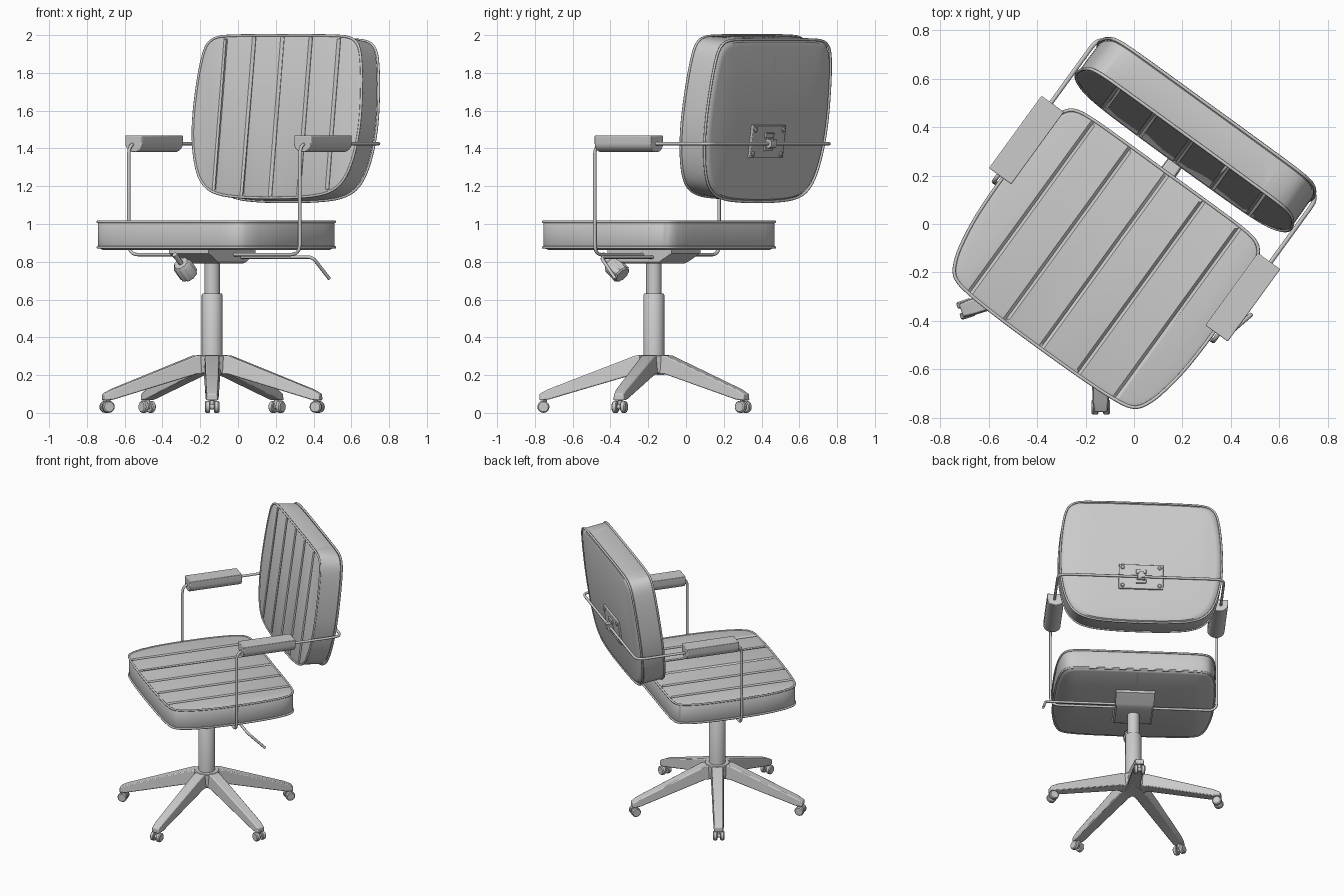
import bpy, bmesh
from math import sin, cos, pi, radians
from mathutils import Vector, Matrix

if "Cube" in bpy.data.objects:
    bpy.data.objects.remove(bpy.data.objects["Cube"])

# Whole chair is modelled square-on, then turned 36 degrees about its post
CHAIR = Matrix.Translation((-0.137, -0.17, 0)) @ Matrix.Rotation(radians(-36), 4, 'Z')
# Backrest frame: x across, y up the leaning back, z toward the sitter
BACK = CHAIR @ Matrix.Translation((0, 0.522, 1.137)) @ Matrix.Rotation(radians(82.4), 4, 'X')


def finish(bm, name, M, bevel=0):
    bmesh.ops.recalc_face_normals(bm, faces=bm.faces)
    me = bpy.data.meshes.new(name)
    bm.to_mesh(me)
    bm.free()
    ob = bpy.data.objects.new(name, me)
    bpy.context.collection.objects.link(ob)
    ob.matrix_world = M
    if bevel:
        b = ob.modifiers.new("bevel", 'BEVEL')
        b.width, b.segments, b.limit_method = bevel, 2, 'ANGLE'
    bpy.ops.object.select_all(action='DESELECT')
    ob.select_set(True)
    bpy.context.view_layer.objects.active = ob
    bpy.ops.object.shade_smooth_by_angle(angle=radians(35))
    return ob


def loft_bm(rings):
    bm = bmesh.new()
    rows = [[bm.verts.new(p) for p in r] for r in rings]
    n = len(rows[0])
    for a, b in zip(rows, rows[1:]):
        for i in range(n):
            j = (i + 1) % n
            bm.faces.new((a[i], a[j], b[j], b[i]))
    bm.faces.new(rows[0][::-1])
    bm.faces.new(rows[-1])
    return bm


def loft(name, rings, M=CHAIR, bevel=0):
    return finish(loft_bm(rings), name, M, bevel)


def rect(hx, hy, z):
    return [(-hx, -hy, z), (hx, -hy, z), (hx, hy, z), (-hx, hy, z)]


def lathe(name, profile, M=CHAIR, n=32, ridge=0):
    rings = [[((r - ridge * (i // 2 % 2)) * cos(2 * pi * i / n),
               (r - ridge * (i // 2 % 2)) * sin(2 * pi * i / n), z) for i in range(n)]
             for r, z in profile]
    return loft(name, rings, M)


def tube(name, pts, r, M=CHAIR, cyclic=False):
    cu = bpy.data.curves.new(name, 'CURVE')
    cu.dimensions = '3D'
    cu.bevel_depth, cu.bevel_resolution, cu.use_fill_caps = r, 2, True
    sp = cu.splines.new('POLY')
    sp.points.add(len(pts) - 1)
    for q, p in zip(sp.points, pts):
        q.co = (*p, 1)
    sp.use_cyclic_u = cyclic
    sp.use_smooth = True
    ob = bpy.data.objects.new(name, cu)
    bpy.context.collection.objects.link(ob)
    ob.matrix_world = M
    bpy.ops.object.select_all(action='DESELECT')
    ob.select_set(True)
    bpy.context.view_layer.objects.active = ob
    bpy.ops.object.convert(target='MESH')


def fillet(pts, r, cyclic=False, seg=6):
    pts = [Vector(p) for p in pts]
    out = []
    for i, b in enumerate(pts):
        if not cyclic and i in (0, len(pts) - 1):
            out.append(b)
            continue
        a, c = pts[i - 1], pts[(i + 1) % len(pts)]
        p, q = b + (a - b).normalized() * r, b + (c - b).normalized() * r
        for k in range(seg + 1):
            t = k / seg
            out.append(p * (1 - t) ** 2 + b * 2 * t * (1 - t) + q * t * t)
    return out


def outline(half, seg=4):
    # mirror the half outline and run a smooth spline through it
    half = [Vector(p) for p in half]
    loop = half + [Vector((-p.x, p.y)) for p in half[-2:0:-1]]
    n, out = len(loop), []
    for i in range(n):
        a, b, c, d = (loop[(i + k) % n] for k in (-1, 0, 1, 2))
        m1 = (c - a) / ((c - b).length + (b - a).length) * (c - b).length
        m2 = (d - b) / ((d - c).length + (c - b).length) * (c - b).length
        for k in range(seg):
            t = k / seg
            out.append(b * (2*t**3 - 3*t*t + 1) + m1 * (t**3 - 2*t*t + t)
                       + c * (3*t*t - 2*t**3) + m2 * (t**3 - t*t))
    return out


def cushion(name, half, levels, piping, M):
    pts = outline(half)
    mid = Vector((0, (half[0][1] + half[-1][1]) / 2))
    ring = lambda z, s: [(*(mid + (p - mid) * s), z) for p in pts]
    bm = loft_bm([ring(z, s) for z, s in levels])
    top = levels[-1][0]
    # stitched channels pressed into the upper face
    for g in (-0.37, -0.185, 0, 0.185, 0.37):
        for x in (g - 0.012, g, g + 0.012):
            bmesh.ops.bisect_plane(bm, geom=bm.verts[:] + bm.edges[:] + bm.faces[:],
                                   plane_co=(x, 0, 0), plane_no=(1, 0, 0))
        for v in bm.verts:
            if abs(v.co.x - g) < 1e-4 and v.co.z > top - 1e-4:
                v.co.z -= 0.014
    finish(bm, name, M)
    for z in piping:
        tube(name + "_piping", ring(z, 0.997), 0.007, M, True)


# Seat
seat_half = [(0, -.425), (.25, -.422), (.40, -.412), (.457, -.395), (.487, -.36), (.513, -.286),
             (.536, -.13), (.541, .1), (.532, .28), (.512, .39), (.48, .445), (.42, .465),
             (.25, .47), (0, .47)]
cushion("seat", seat_half, [(.862, .95), (.872, .985), (.882, .995), (1.005, .995), (1.014, .985), (1.018, .955)],
        (.876, 1.012), CHAIR)

# Backrest
back_half = [(0, 0), (.25, .008), (.38, .032), (.455, .08), (.502, .16), (.534, .28), (.547, .42),
             (.54, .6), (.52, .75), (.495, .82), (.45, .855), (.36, .868), (0, .871)]
cushion("backrest", back_half, [(-.172, .92), (-.166, .965), (-.15, .992), (-.01, .995), (-.002, .985), (.002, .96)],
        (-.16, -.004), BACK)

# Back mounting plate, screws and clamp
loft("back_plate", [rect(.15, .088, -.184), rect(.15, .088, -.165)], BACK @ Matrix.Translation((0, .325, 0)), .004)
for sx in (-1, 1):
    for sy in (-1, 1):
        lathe("plate_screw", [(.009, -.192), (.014, -.188), (.014, -.18)],
              BACK @ Matrix.Translation((sx * .125, .325 + sy * .065, 0)), 12)
for sy in (-1, 1):
    loft("clamp_tab", [rect(.035, .014, -.195), rect(.035, .014, -.18)],
         BACK @ Matrix.Translation((0, .325 + sy * .035, 0)), .003)
lathe("tube_clamp", [(.024, -.025), (.024, .025)],
      CHAIR @ Matrix.Translation((0, .765, 1.425)) @ Matrix.Rotation(pi / 2, 4, 'Y'), 20)
loft("clamp_neck", [rect(.016, .02, -.225), rect(.016, .02, -.18)], BACK @ Matrix.Translation((0, .325, 0)))

# One continuous tube: under the seat, up both sides, round behind the back
frame = [(-.56, .02, .838), (.56, .02, .838), (.56, .02, 1.425),
         (.56, .765, 1.425), (-.56, .765, 1.425), (-.56, .02, 1.425)]
tube("arm_frame", fillet(frame, .06, True), .009, CHAIR, True)

# Armrest pads, flat on top and round below
section = [(.057, 1.468), (-.057, 1.468)] + \
          [(-.057 * cos(pi * i / 12), 1.428 - .048 * sin(pi * i / 12)) for i in range(13)]
for s in (-1, 1):
    loft("armrest_pad", [[(s * .552 + x, y, z) for x, z in section] for y in (.053, .422)], CHAIR, .004)

# Tilt mechanism, knob and lever
loft("seat_mechanism", [rect(.12, .11, .79), rect(.13, .13, .80), rect(.13, .21, .845), rect(.13, .21, .866)])
KNOB = CHAIR @ Matrix.Translation((0, -.245, .762)) @ Matrix.Rotation(radians(50), 4, 'X')
lathe("tension_knob", [(.044, -.052), (.052, -.044), (.052, .03), (.04, .048)], KNOB, 40, .004)
lathe("knob_stem", [(.014, .04), (.014, .12)], KNOB, 12)
tube("height_lever", fillet([(.08, .085, .825), (.595, .085, .825), (.622, .2, .71)], .03), .009)

# Gas post and hub
lathe("post_upper", [(.041, .60), (.041, .80)])
lathe("post_sleeve", [(.055, .20), (.055, .625), (.051, .631)])
lathe("base_hub", [(.075, .205), (.085, .215), (.085, .30), (.08, .307)])

# Five-star base with twin-wheel casters
leg = [(.03, .046, .205, .305), (.10, .044, .205, .303), (.56, .035, .07, .125), (.606, .03, .066, .10)]
for k in range(5):
    L = CHAIR @ Matrix.Rotation(radians(-54 + 72 * k), 4, 'Z')
    loft("base_leg", [[(r, -w, a), (r, w, a), (r, w * .85, b), (r, -w * .85, b)] for r, w, a, b in leg], L, .006)
    C = L @ Matrix.Translation((.585, 0, .032)) @ Matrix.Rotation(pi / 2, 4, 'X')
    for s in (-1, 1):
        lathe("caster_wheel", [(.027, s * .010), (.032, s * .014), (.032, s * .032), (.026, s * .038)], C, 20)
    lathe("caster_axle", [(.014, -.02), (.014, .02)], C, 12)
    lathe("caster_stem", [(.012, .03), (.012, .08)], L @ Matrix.Translation((.578, 0, 0)), 12)
